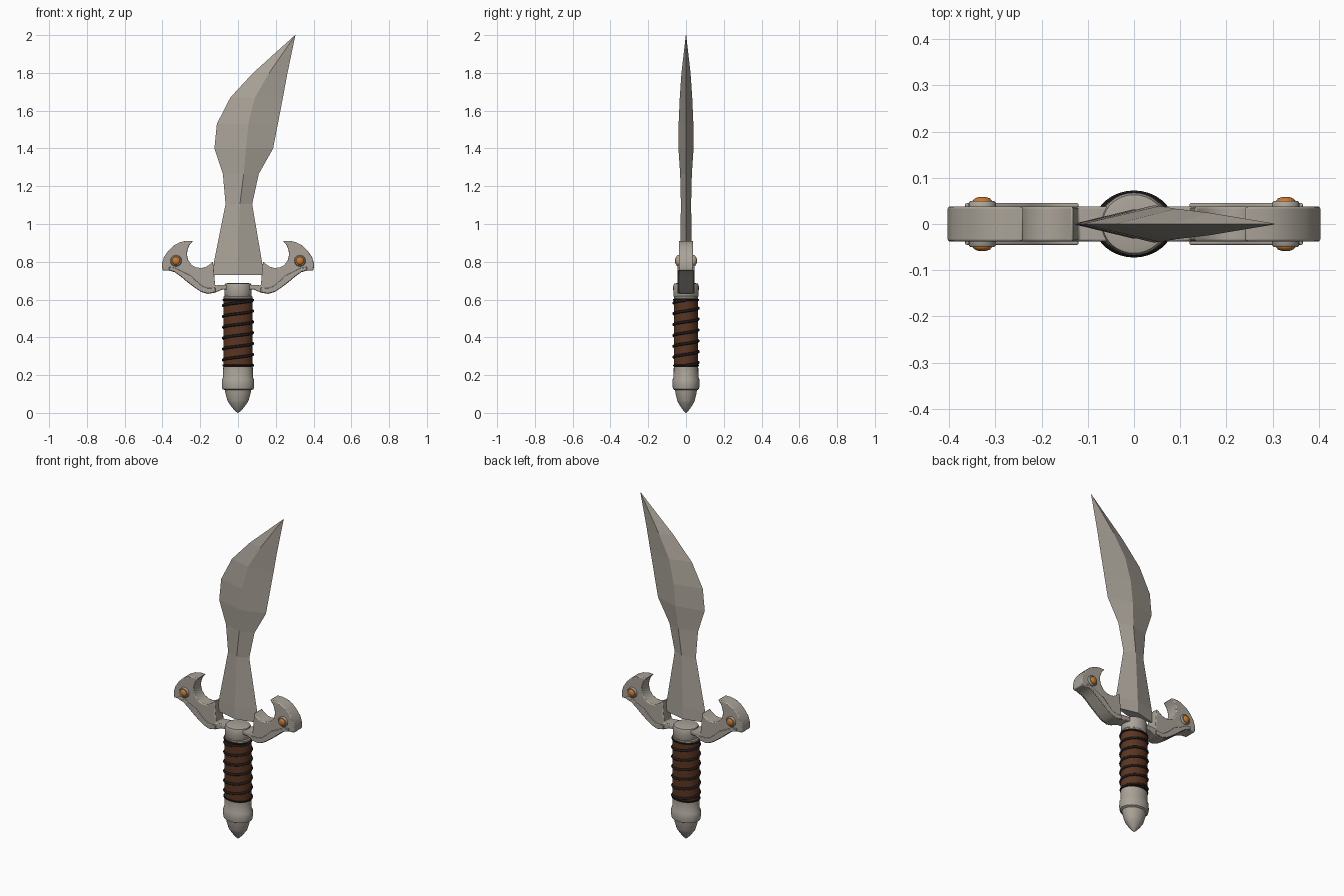
import bpy, bmesh, math

if "Cube" in bpy.data.objects:
    bpy.data.objects.remove(bpy.data.objects["Cube"])

def mat(name, r, g, b):
    m = bpy.data.materials.new(name)
    m.diffuse_color = (r, g, b, 1)
    m.use_nodes = True
    m.node_tree.nodes["Principled BSDF"].inputs["Base Color"].default_value = m.diffuse_color
    return m

STEEL = mat("warm_steel", 0.40, 0.365, 0.315)
LEATHER = mat("brown_leather", 0.105, 0.036, 0.015)
CORD = mat("dark_cord", 0.014, 0.010, 0.010)
GEM = mat("orange_gem", 0.62, 0.19, 0.02)

def make(name, verts, faces, material, smooth=None):
    me = bpy.data.meshes.new(name)
    me.from_pydata(verts, [], faces)
    bm = bmesh.new()
    bm.from_mesh(me)
    bmesh.ops.recalc_face_normals(bm, faces=bm.faces)
    bm.to_mesh(me)
    bm.free()
    me.materials.append(material)
    ob = bpy.data.objects.new(name, me)
    bpy.context.collection.objects.link(ob)
    if smooth:
        bpy.ops.object.select_all(action='DESELECT')
        ob.select_set(True)
        bpy.context.view_layer.objects.active = ob
        bpy.ops.object.shade_smooth_by_angle(angle=math.radians(smooth))
    return ob

def loft(name, rings, material, smooth=None):
    n = len(rings[0])
    verts = [v for r in rings for v in r]
    faces = [(k*n+i, k*n+(i+1) % n, (k+1)*n+(i+1) % n, (k+1)*n+i)
             for k in range(len(rings)-1) for i in range(n)]
    faces += [tuple(range(n)), tuple(range((len(rings)-1)*n, len(rings)*n))]
    return make(name, verts, faces, material, smooth)

def lathe(name, profile, material, squash=0.83, n=32, smooth=32):
    rings = [[(r*math.cos(i*math.tau/n), r*squash*math.sin(i*math.tau/n), z)
              for i in range(n)] for r, z in profile]
    return loft(name, rings, material, smooth)

def slab(name, pts, half, material, bevel=0.0):
    ob = loft(name, [[(x, y, z) for x, z in pts] for y in (-half, half)], material, 35)
    if bevel:
        b = ob.modifiers.new("bevel", 'BEVEL')
        b.width, b.segments, b.limit_method = bevel, 2, 'ANGLE'
        b.angle_limit = math.radians(40)
    return ob

# blade: z, left edge, ridge, right edge, half thickness
rows = [(0.73, -0.132, 0.0, 0.136, 0.032), (0.80, -0.127, 0.0, 0.127, 0.032),
        (1.105, -0.066, 0.01, 0.075, 0.027), (1.265, -0.08, 0.03, 0.11, 0.031),
        (1.40, -0.125, 0.042, 0.186, 0.040), (1.53, -0.112, 0.055, 0.211, 0.039),
        (1.67, -0.04, 0.09, 0.238, 0.033), (1.80, 0.08, 0.165, 0.262, 0.024),
        (2.0, 0.302, 0.303, 0.304, 0.001)]
loft("blade", [[(l, 0, z), (c, -t, z), (r, 0, z), (c, t, z)] for z, l, c, r, t in rows], STEEL)

# guard wings, lower trims and studs, mirrored left and right
wing = [(0.05, 0.652), (0.085, 0.652), (0.12, 0.637), (0.16, 0.63), (0.195, 0.640),
        (0.228, 0.662), (0.27, 0.694), (0.307, 0.725), (0.335, 0.745), (0.365, 0.753),
        (0.40, 0.755), (0.403, 0.79), (0.392, 0.825), (0.37, 0.857), (0.34, 0.887),
        (0.307, 0.904), (0.275, 0.911), (0.238, 0.911), (0.257, 0.888), (0.268, 0.86),
        (0.27, 0.835), (0.263, 0.807), (0.245, 0.783), (0.22, 0.77), (0.195, 0.767),
        (0.172, 0.772), (0.15, 0.786), (0.132, 0.802), (0.121, 0.675), (0.085, 0.678),
        (0.05, 0.678)]
trim = [(0.12, 0.639), (0.16, 0.632), (0.195, 0.642), (0.228, 0.664), (0.27, 0.696),
        (0.307, 0.727), (0.335, 0.747), (0.365, 0.755), (0.365, 0.773), (0.33, 0.767),
        (0.295, 0.748), (0.25, 0.727), (0.222, 0.70), (0.19, 0.672), (0.16, 0.66),
        (0.12, 0.663)]

def stud(name, profile, cx, side, material, n=20):
    rings = [[(cx + r*math.cos(i*math.tau/n), side*y, 0.805 + r*math.sin(i*math.tau/n))
              for i in range(n)] for r, y in profile]
    loft(name, rings, material, 40)

for s, tag in ((-1, "left"), (1, "right")):
    slab("guard_wing_" + tag, [(s*x, z) for x, z in wing], 0.038, STEEL, 0.005)
    slab("guard_trim_" + tag, [(s*x, z) for x, z in trim], 0.045, STEEL, 0.003)
    for side, face in ((-1, "front"), (1, "back")):
        stud(f"stud_ring_{tag}_{face}", [(0.03, 0.03), (0.03, 0.045), (0.026, 0.050),
             (0.02, 0.050)], s*0.328, side, STEEL)
        stud(f"stud_gem_{tag}_{face}", [(0.021, 0.045), (0.021, 0.050), (0.017, 0.055),
             (0.009, 0.058), (0.002, 0.0585)], s*0.328, side, GEM)

# collar under the guard
lathe("collar", [(0.062, 0.60), (0.072, 0.622), (0.073, 0.672), (0.068, 0.684),
                 (0.055, 0.687)], STEEL, 0.93)
lathe("collar_ring", [(0.074, 0.602), (0.078, 0.606), (0.078, 0.614), (0.072, 0.62)], STEEL)

# grip core and spiral cord
lathe("grip", [(0.078, 0.24), (0.078, 0.604)], LEATHER)
turns, steps, ca, rad = 6, 32, 8, 0.0075
rings = []
for k in range(turns*steps + 1):
    a = k*math.tau/steps
    z = 0.252 + 0.345*k/(turns*steps)
    ring = []
    for j in range(ca):
        b = j*math.tau/ca
        o = rad*math.cos(b)
        ring.append(((0.078+o)*math.cos(a), (0.065+o)*math.sin(a), z + rad*math.sin(b)))
    rings.append(ring)
loft("grip_cord", rings, CORD, 60)
for z, tag in ((0.251, "bottom"), (0.598, "top")):
    lathe("grip_end_cord_" + tag, [(0.076, z-0.006), (0.083, z-0.003), (0.083, z+0.003),
                                   (0.076, z+0.006)], CORD)

# pommel
lathe("pommel", [(0.07, 0.25), (0.078, 0.244), (0.079, 0.188), (0.085, 0.178),
                 (0.086, 0.145), (0.083, 0.126), (0.07, 0.12), (0.066, 0.10), (0.056, 0.066),
                 (0.051, 0.055), (0.03, 0.027), (0.012, 0.008), (0.001, 0.0)], STEEL)
